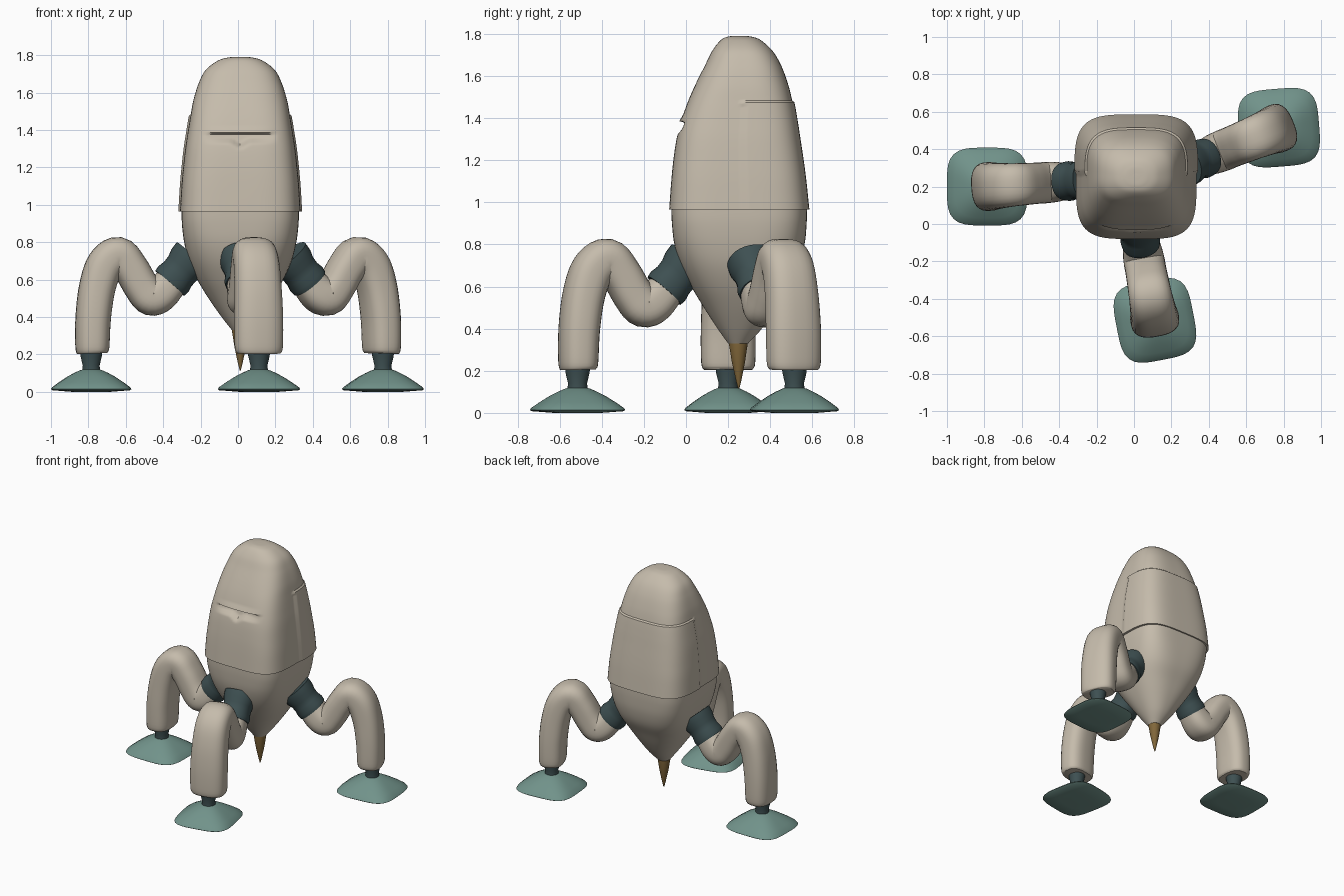
import bpy, bmesh, math
from mathutils import Vector

if "Cube" in bpy.data.objects:
    bpy.data.objects.remove(bpy.data.objects["Cube"])


def material(name, rgb):
    m = bpy.data.materials.new(name)
    m.diffuse_color = (*rgb, 1)
    m.use_nodes = True
    m.node_tree.nodes["Principled BSDF"].inputs["Base Color"].default_value = m.diffuse_color
    return m


TAN = material("warm_grey", (0.56, 0.50, 0.41))
TEAL = material("teal", (0.165, 0.29, 0.255))
DARK = material("dark_slate", (0.048, 0.08, 0.084))
BROWN = material("brown", (0.22, 0.135, 0.042))
X, Y, Z = Vector((1, 0, 0)), Vector((0, 1, 0)), Vector((0, 0, 1))


def ring(c, u, v, a, b, n=2.0, segs=32):
    """Superellipse ring of half sizes a, b along u, v."""
    pts = []
    for i in range(segs):
        t = 2 * math.pi * i / segs
        x, y = math.cos(t), math.sin(t)
        k = (abs(x) ** n + abs(y) ** n) ** (-1 / n)
        pts.append(c + u * (a * k * x) + v * (b * k * y))
    return pts


def smooth_rows(rows, steps):
    """Catmull-Rom interpolation of table rows."""
    out = []
    for i in range(len(rows) - 1):
        p0, p1, p2 = rows[max(i - 1, 0)], rows[i], rows[i + 1]
        p3 = rows[min(i + 2, len(rows) - 1)]
        for s in range(steps):
            t = s / steps
            out.append([0.5 * (2 * b + (c - a) * t + (2 * a - 5 * b + 4 * c - d) * t * t
                               + (3 * b - a - 3 * c + d) * t ** 3)
                        for a, b, c, d in zip(p0, p1, p2, p3)])
    return out + [list(rows[-1])]


def loft(name, rings, mat, angle=35):
    """Skin a list of rings and cap both ends."""
    bm = bmesh.new()
    loops = [[bm.verts.new(p) for p in r] for r in rings]
    n = len(loops[0])
    for a, b in zip(loops, loops[1:]):
        for i in range(n):
            j = (i + 1) % n
            bm.faces.new((a[i], a[j], b[j], b[i]))
    bm.faces.new(loops[0])
    bm.faces.new(loops[-1])
    bmesh.ops.recalc_face_normals(bm, faces=bm.faces)
    me = bpy.data.meshes.new(name)
    bm.to_mesh(me)
    bm.free()
    me.materials.append(mat)
    ob = bpy.data.objects.new(name, me)
    bpy.context.collection.objects.link(ob)
    bpy.ops.object.select_all(action='DESELECT')
    ob.select_set(True)
    bpy.context.view_layer.objects.active = ob
    bpy.ops.object.shade_smooth_by_angle(angle=math.radians(angle))
    return ob


CX = 0.012


def body_rings(rows, steps):
    return [ring(Vector((CX, (y0 + y1) / 2, z)), X, Y, hx, (y1 - y0) / 2, n, 112)
            for z, hx, y0, y1, n in smooth_rows(rows, steps)]


# Lower body: z, half width, front y, back y, squareness
lower = [(0.33, 0.045, 0.20, 0.295, 2.0), (0.40, 0.10, 0.15, 0.36, 2.2),
         (0.50, 0.17, 0.085, 0.425, 2.4), (0.60, 0.23, 0.025, 0.48, 2.7),
         (0.70, 0.275, -0.025, 0.535, 3.0), (0.80, 0.30, -0.055, 0.563, 3.4),
         (0.90, 0.312, -0.067, 0.573, 3.8), (0.98, 0.313, -0.07, 0.575, 4.0)]
loft("lower_body", body_rings(lower, 5), TAN)

# Upper shell, with a brow slot at the front and a raised back panel
upper = [(0.965, 0.322, -0.08, 0.577, 4.0), (1.10, 0.314, -0.07, 0.563, 4.0),
         (1.20, 0.305, -0.06, 0.55, 3.9), (1.30, 0.294, -0.045, 0.535, 3.8),
         (1.385, 0.281, -0.023, 0.522, 3.7), (1.475, 0.266, 0.008, 0.506, 3.5),
         (1.56, 0.25, 0.045, 0.485, 3.2), (1.65, 0.222, 0.09, 0.452, 3.0),
         (1.72, 0.185, 0.125, 0.41, 2.8), (1.77, 0.12, 0.165, 0.355, 2.5),
         (1.787, 0.065, 0.20, 0.31, 2.2), (1.79, 0.015, 0.24, 0.265, 2.0)]
shell = body_rings(upper, 10)
for r in shell:
    for p in r:
        dx = abs(p.x - CX)
        if p.y < 0.15 and dx < 0.19:
            fade = 1 - (dx / 0.19) ** 2
            low = 1.325 - 0.03 * max(0, 1 - dx / 0.05)     # slot dips at the centre
            if low < p.z < 1.38:
                p.y += 0.032 * fade * min(1, (p.z - low) / 0.035)
            elif 1.38 <= p.z < 1.42:
                p.y -= 0.010 * fade * (1.42 - p.z) / 0.04   # brow lip
        if p.y > 0.27 and p.z < 1.48:
            out = Vector((p.x - CX, p.y - 0.25, 0)).normalized()
            p += out * 0.009
loft("upper_shell", shell, TAN)

# Spike below the body
loft("bottom_spike", [ring(Vector((CX, 0.248 + 0.01 * (0.35 - z), z)), X, Y, r, r, 2, 24)
                      for z, r in [(0.36, 0.045), (0.33, 0.045), (0.24, 0.031),
                                   (0.15, 0.012), (0.115, 0.003)]], BROWN)

# Leg tube: reach from hip, height, half thickness, half width
tube = [(0.075, 0.60, 0.085, 0.09), (0.14, 0.53, 0.098, 0.105), (0.195, 0.505, 0.098, 0.11),
        (0.245, 0.56, 0.095, 0.11), (0.305, 0.66, 0.095, 0.112), (0.37, 0.728, 0.10, 0.115),
        (0.44, 0.68, 0.10, 0.12), (0.483, 0.56, 0.097, 0.125), (0.505, 0.40, 0.094, 0.13),
        (0.51, 0.24, 0.090, 0.128), (0.51, 0.205, 0.080, 0.115)]


def leg(name, hip, foot, turn):
    hip, foot = Vector((*hip, 0)), Vector((*foot, 0))
    d = (foot - hip).normalized()
    side = Vector((-d.y, d.x, 0))

    def at(r, z):
        return hip + d * r + Z * z

    # Hip joint collar, narrower in the middle
    a, b = at(-0.03, 0.725), at(0.095, 0.58)
    axis = (b - a).normalized()
    up = axis.cross(side)
    loft(name + "_hip_joint", [ring(a.lerp(b, t), side, up, r, r, 2.2)
                               for t, r in [(0, 0.115), (0.25, 0.112), (0.45, 0.10),
                                            (0.65, 0.098), (0.85, 0.106), (1, 0.102)]], DARK)
    # Bent limb
    rows = smooth_rows(tube, 5)
    rings = []
    for i, (r, z, th, w) in enumerate(rows):
        p, q = rows[max(i - 1, 0)], rows[min(i + 1, len(rows) - 1)]
        t = (d * (q[0] - p[0]) + Z * (q[1] - p[1])).normalized()
        rings.append(ring(at(r, z), side, t.cross(side), w, th, 2.7))
    loft(name + "_limb", rings, TAN, 50)
    # Ankle
    loft(name + "_ankle", [ring(foot + Z * z, d, side, r, r)
                           for z, r in [(0.22, 0.06), (0.19, 0.057), (0.14, 0.045), (0.10, 0.05)]],
         DARK)
    # Rounded square foot pad
    c, s = math.cos(turn), math.sin(turn)
    u, v = Vector((c, s, 0)), Vector((-s, c, 0))
    loft(name + "_foot", [ring(foot + Z * z, u, v, 0.215 * k, 0.208 * k, n, 48)
                          for z, k, n in [(0, 0.5, 3.5), (0.008, 0.96, 3.8), (0.014, 1.0, 3.8),
                                          (0.024, 0.97, 3.7), (0.05, 0.81, 3.4), (0.08, 0.60, 3.0),
                                          (0.10, 0.43, 2.6), (0.114, 0.29, 2.2),
                                          (0.12, 0.20, 2)]], TEAL, 45)


leg("left_leg", (-0.27, 0.235), (-0.785, 0.20), 0.0)
leg("right_leg", (0.295, 0.32), (0.775, 0.515), 0.08)
leg("front_leg", (0.02, -0.01), (0.112, -0.515), math.radians(-79))
